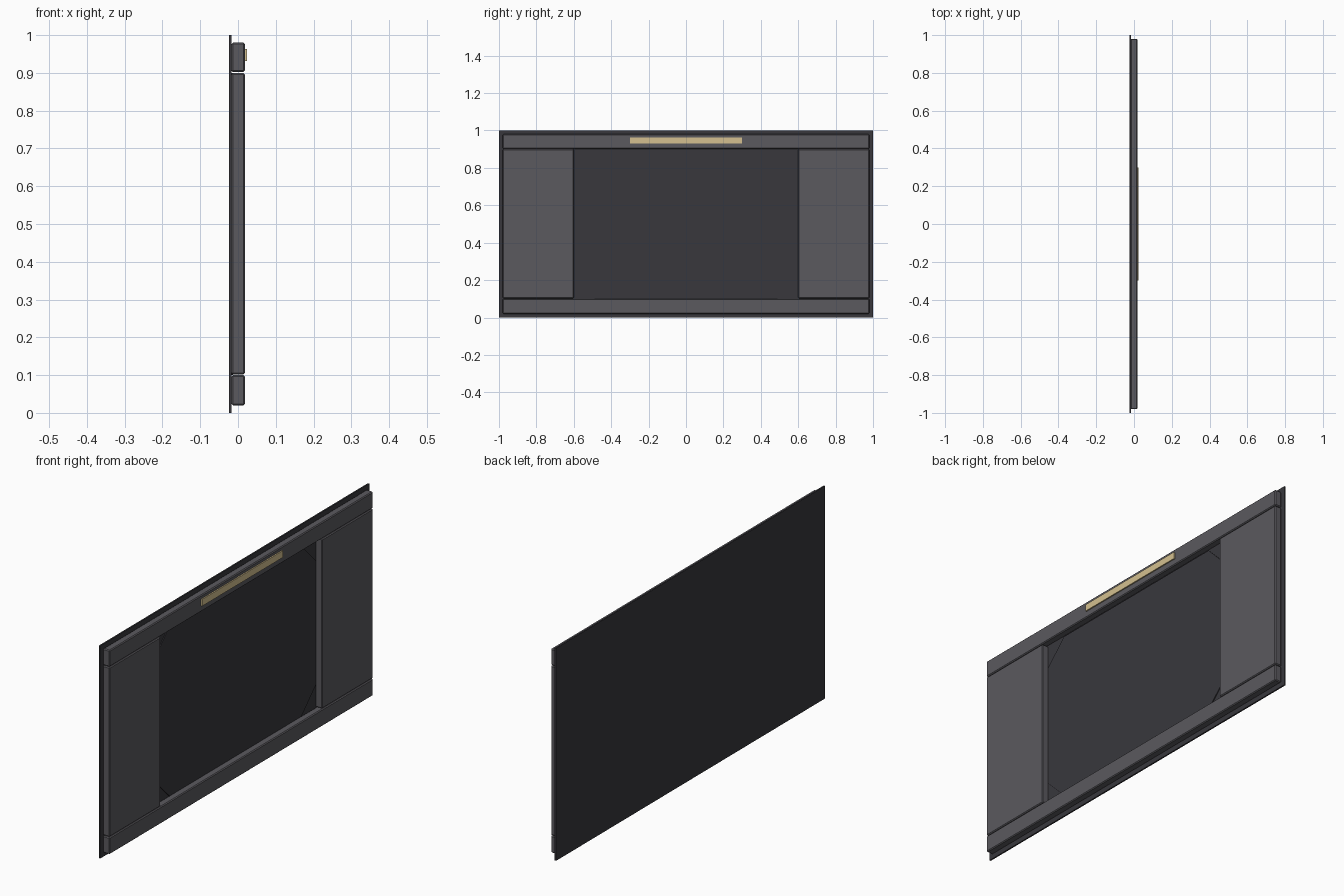
import bpy, bmesh

if "Cube" in bpy.data.objects:
    bpy.data.objects.remove(bpy.data.objects["Cube"])


def material(name, rgb):
    m = bpy.data.materials.new(name)
    m.diffuse_color = (*rgb, 1)
    m.use_nodes = True
    m.node_tree.nodes["Principled BSDF"].inputs["Base Color"].default_value = m.diffuse_color
    return m


DARK = material("dark charcoal", (0.040, 0.039, 0.046))
GREY = material("slate grey", (0.104, 0.101, 0.114))
CREAM = material("warm cream", (0.66, 0.53, 0.28))


def box(name, x, y, z, mat, bevel=0):
    """Box given by its (low, high) range on each axis."""
    bm = bmesh.new()
    bmesh.ops.create_cube(bm, size=1)
    for v in bm.verts:
        v.co = [r[0] if c < 0 else r[1] for c, r in zip(v.co, (x, y, z))]
    return finish(name, bm, mat, bevel)


def finish(name, bm, mat, bevel=0):
    mesh = bpy.data.meshes.new(name)
    bm.to_mesh(mesh)
    bm.free()
    mesh.materials.append(mat)
    ob = bpy.data.objects.new(name, mesh)
    bpy.context.collection.objects.link(ob)
    if bevel:
        mod = ob.modifiers.new("edge bevel", 'BEVEL')
        mod.width, mod.segments = bevel, 1
    return ob


# Thin backing sheet
box("backing_sheet", (-0.024, -0.017), (-1, 1), (0, 1), DARK)

# Raised frame: top and bottom rails, two wide side panels
RAISED = (-0.017, 0.018)
box("top_rail", RAISED, (-0.98, 0.98), (0.902, 0.98), GREY, 0.004)
box("bottom_rail", RAISED, (-0.98, 0.98), (0.02, 0.10), GREY, 0.004)
for name, y in (("left_panel", (-0.98, -0.6)), ("right_panel", (0.6, 0.98))):
    box(name, RAISED, y, (0.102, 0.9), GREY, 0.004)

# Recessed centre plate with cut corners
bm = bmesh.new()
w, h, c = 0.6, 0.4, 0.11
outline = [(w, h - c), (w - c, h), (c - w, h), (-w, h - c),
           (-w, c - h), (c - w, -h), (w - c, -h), (w, c - h)]
face = bm.faces.new([bm.verts.new((-0.017, y, z + 0.5)) for y, z in outline])
top = bmesh.ops.extrude_face_region(bm, geom=[face])["geom"]
for v in (g for g in top if isinstance(g, bmesh.types.BMVert)):
    v.co.x = -0.013
bmesh.ops.recalc_face_normals(bm, faces=bm.faces)
finish("centre_plate", bm, DARK)

# Light strip on the top rail
box("light_strip", (0.018, 0.024), (-0.3, 0.3), (0.931, 0.963), CREAM)
